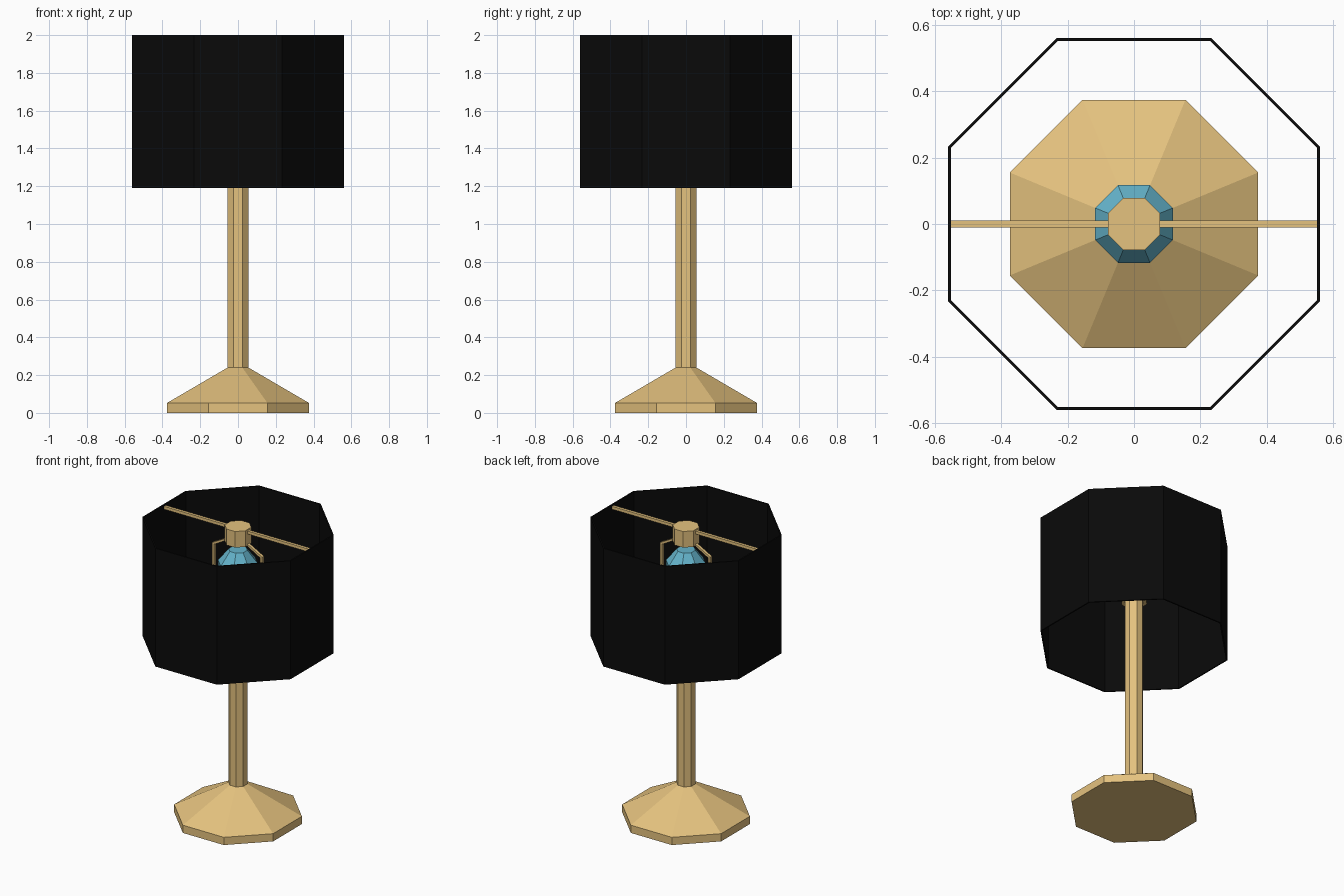
import bpy, bmesh, math

if "Cube" in bpy.data.objects:
    bpy.data.objects.remove(bpy.data.objects["Cube"])


def material(name, rgb):
    m = bpy.data.materials.new(name)
    m.diffuse_color = (*rgb, 1)
    m.use_nodes = True
    m.node_tree.nodes["Principled BSDF"].inputs["Base Color"].default_value = m.diffuse_color
    return m


brass = material("brass", (0.78, 0.54, 0.21))
black = material("black_fabric", (0.003, 0.003, 0.003))
glass = material("blue_glass", (0.13, 0.46, 0.60))


def finish(name, bm, mat):
    bmesh.ops.recalc_face_normals(bm, faces=bm.faces)
    me = bpy.data.meshes.new(name)
    bm.to_mesh(me)
    bm.free()
    me.materials.append(mat)
    ob = bpy.data.objects.new(name, me)
    bpy.context.collection.objects.link(ob)
    return ob


def octagon_lathe(name, profile, mat, closed=False):
    """Stack octagonal rings from (half width across flats, z) pairs."""
    bm = bmesh.new()
    rings = []
    for half, z in profile:
        r = half / math.cos(math.pi / 8)
        angles = [math.pi / 8 + i * math.pi / 4 for i in range(8)]
        rings.append([bm.verts.new((r * math.cos(a), r * math.sin(a), z)) for a in angles])
    pairs = list(zip(rings, rings[1:]))
    if closed:
        pairs.append((rings[-1], rings[0]))
    else:
        bm.faces.new(rings[0])
        bm.faces.new(rings[-1])
    for a, b in pairs:
        for i in range(8):
            j = (i + 1) % 8
            bm.faces.new((a[i], a[j], b[j], b[i]))
    return finish(name, bm, mat)


def extrude_outline(name, outline, half_y, mat):
    """Extrude an (x, z) outline along y."""
    bm = bmesh.new()
    face = bm.faces.new([bm.verts.new((x, -half_y, z)) for x, z in outline])
    ext = bmesh.ops.extrude_face_region(bm, geom=[face], use_keep_orig=True)
    verts = [g for g in ext["geom"] if isinstance(g, bmesh.types.BMVert)]
    bmesh.ops.translate(bm, verts=verts, vec=(0, 2 * half_y, 0))
    return finish(name, bm, mat)


# Foot and stem
octagon_lathe("base", [(0.375, 0), (0.375, 0.053), (0.055, 0.24)], brass)
octagon_lathe("stem", [(0.055, 0.238), (0.055, 1.51)], brass)

# Socket below the bulb and finial above it
octagon_lathe("socket", [(0.078, 1.50), (0.078, 1.61)], brass)
octagon_lathe("finial", [(0.078, 1.89), (0.078, 2.0)], brass)

# Bulb
octagon_lathe("bulb", [(0.055, 1.60), (0.117, 1.67), (0.117, 1.755), (0.055, 1.84)], glass)

# Harp arms bending around the bulb on both sides
outer = [(0.06, 1.59), (0.19, 1.66), (0.19, 1.84), (0.06, 1.91)]
inner = [(0.06, 1.895), (0.175, 1.831), (0.175, 1.669), (0.06, 1.605)]
for side, s in (("left", -1), ("right", 1)):
    extrude_outline(f"harp_{side}", [(s * x, z) for x, z in outer + inner], 0.01, brass)

# Crossbar carrying the shade
extrude_outline("crossbar", [(-0.557, 1.97), (0.557, 1.97), (0.557, 1.99), (-0.557, 1.99)], 0.01, brass)

# Thin open octagonal shade
octagon_lathe("shade", [(0.562, 1.19), (0.562, 2.0), (0.553, 2.0), (0.553, 1.19)], black, closed=True)
